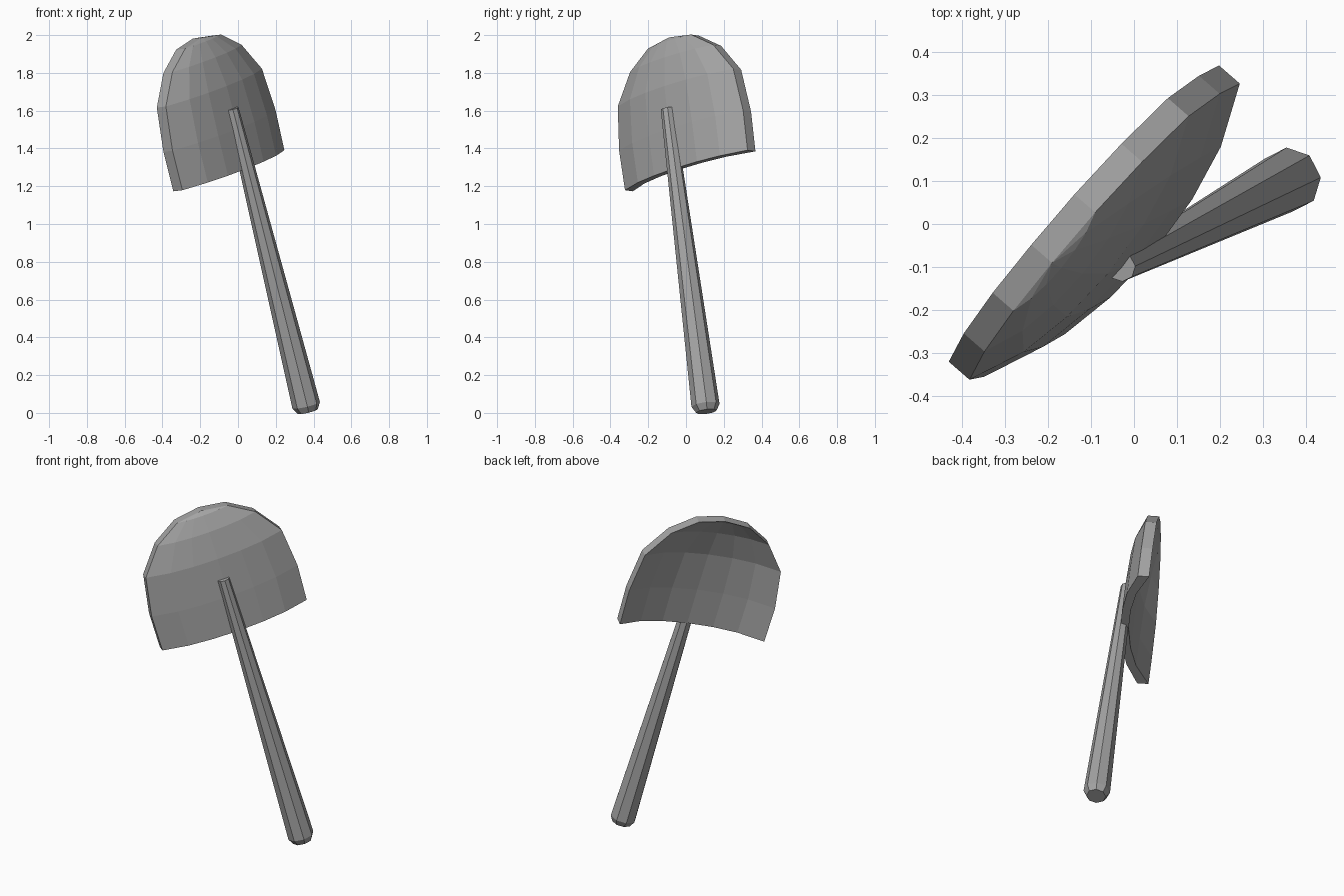
import bpy, bmesh, math
from mathutils import Vector, Matrix

if "Cube" in bpy.data.objects:
    bpy.data.objects.remove(bpy.data.objects["Cube"])

# Tool frame: width axis, shaft axis, face normal (toward front right)
shaft = Vector((-0.228, -0.126, 0.966)).normalized()
width = Vector((0.619, 0.745, 0.247))
width = (width - shaft * width.dot(shaft)).normalized()
normal = width.cross(shaft)
frame = Matrix((width, shaft, normal)).transposed().to_4x4()
frame.translation = Vector((-0.03, -0.10, 1.61))

# Dull steel grey
grey = bpy.data.materials.new("dark_grey")
grey.diffuse_color = (0.37, 0.37, 0.37, 1)
grey.use_nodes = True
grey.node_tree.nodes["Principled BSDF"].inputs["Base Color"].default_value = grey.diffuse_color


def finish(name, bm):
    bmesh.ops.recalc_face_normals(bm, faces=bm.faces)
    bm.transform(frame)
    mesh = bpy.data.meshes.new(name)
    bm.to_mesh(mesh)
    bm.free()
    mesh.materials.append(grey)
    bpy.context.collection.objects.link(bpy.data.objects.new(name, mesh))


# Handle: tapered octagonal shaft with a chamfered butt, leaning slightly off the blade
bm = bmesh.new()
rings = []
for v, r in ((-1.665, 0.055), (-1.63, 0.075), (0.0, 0.034)):
    cu, cw = -0.007 * v, -0.01 * v
    rings.append([bm.verts.new((cu + r * math.cos(k * math.pi / 4), v,
                                cw + r * math.sin(k * math.pi / 4))) for k in range(8)])
for a, b in zip(rings, rings[1:]):
    for k in range(8):
        bm.faces.new((a[k], a[(k + 1) % 8], b[(k + 1) % 8], b[k]))
bm.faces.new(rings[0])
bm.faces.new(rings[-1])
finish("handle", bm)

# Blade: domed plate, rows of (height, half width, bulge)
rows = ((-0.328, 0.435, 0.097), (-0.11, 0.44, 0.097), (0.125, 0.41, 0.09),
        (0.285, 0.295, 0.06), (0.377, 0.153, 0.022))
half = ((0.35, 0.9), (0.67, 0.62), (1.0, 0.0))
cols = [(-t, f) for t, f in reversed(half)] + [(0.0, 1.0)] + list(half)
RIM = -0.092
bm = bmesh.new()


def sheet(depth, bulge_scale):
    grid = [[bm.verts.new((t * hw, v, RIM - depth + bulge * f * bulge_scale)) for t, f in cols]
            for v, hw, bulge in rows]
    tip = bm.verts.new((0, 0.40, RIM - depth))
    for a, b in zip(grid, grid[1:]):
        for i in range(len(cols) - 1):
            bm.faces.new((a[i], a[i + 1], b[i + 1], b[i]))
    for i in range(len(cols) - 1):
        bm.faces.new((grid[-1][i], grid[-1][i + 1], tip))
    return grid[0] + [r[-1] for r in grid[1:]] + [tip] + [r[0] for r in grid[:0:-1]]


# Front and back sheets joined by a rim
front = sheet(0.0, 1.0)
back = sheet(0.064, 1.18)
for i in range(len(front)):
    j = (i + 1) % len(front)
    bm.faces.new((front[i], front[j], back[j], back[i]))
finish("blade", bm)
